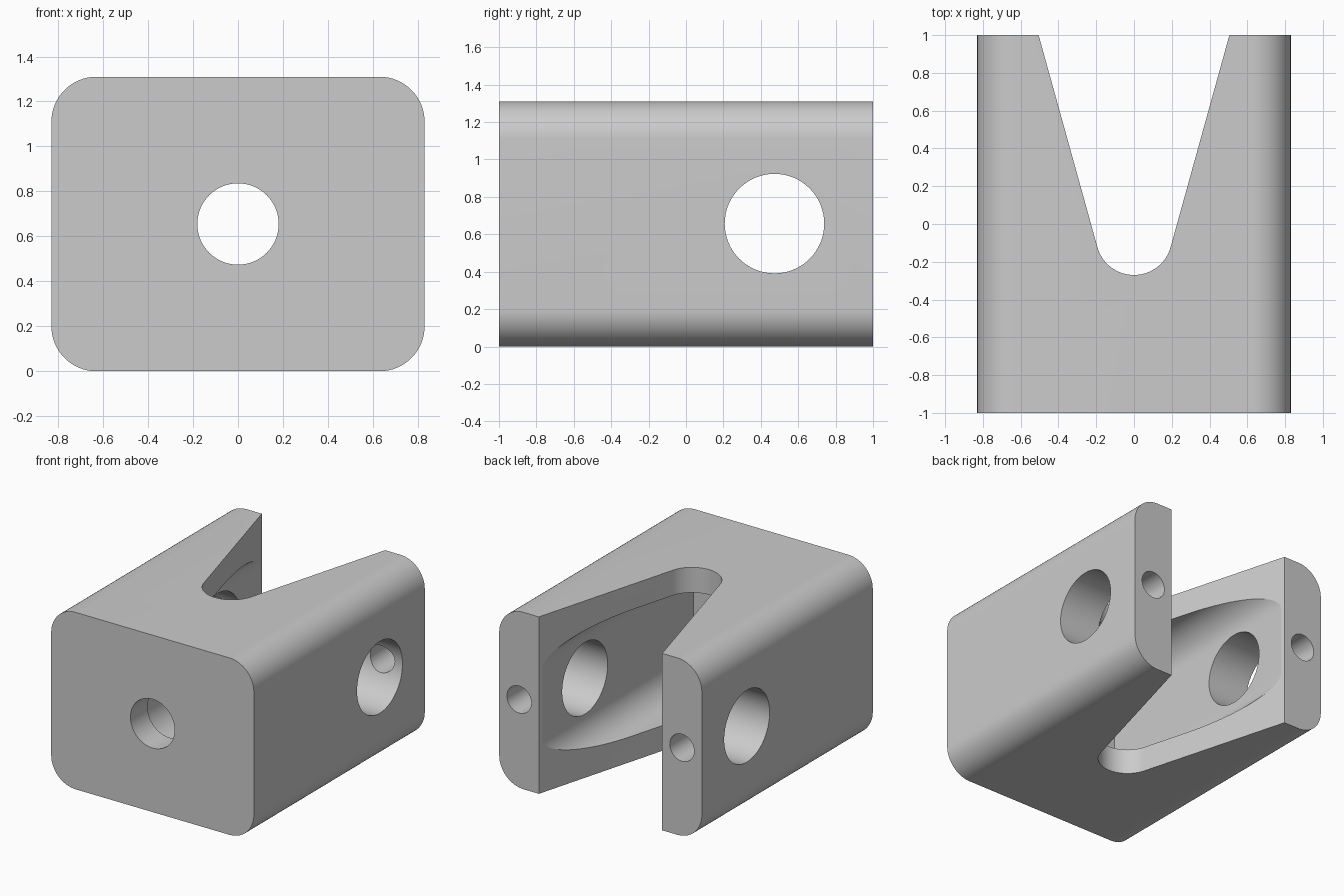
import bpy, bmesh, math
from mathutils import Vector

if "Cube" in bpy.data.objects:
    bpy.data.objects.remove(bpy.data.objects["Cube"])

MID = 0.655  # mid height of the block


def prism(name, profile, place, a, b):
    """Extrude a 2D profile from a to b; place(u, v, w) maps it into space."""
    bm = bmesh.new()
    lo = [bm.verts.new(place(u, v, a)) for u, v in profile]
    hi = [bm.verts.new(place(u, v, b)) for u, v in profile]
    n = len(profile)
    bm.faces.new(lo)
    bm.faces.new(hi)
    for i in range(n):
        j = (i + 1) % n
        bm.faces.new((lo[i], lo[j], hi[j], hi[i]))
    bmesh.ops.recalc_face_normals(bm, faces=bm.faces)
    mesh = bpy.data.meshes.new(name)
    bm.to_mesh(mesh)
    bm.free()
    ob = bpy.data.objects.new(name, mesh)
    bpy.context.collection.objects.link(ob)
    return ob


def arc(cx, cy, r, start, end, n):
    return [(cx + r * math.cos(math.radians(start + (end - start) * i / n)),
             cy + r * math.sin(math.radians(start + (end - start) * i / n)))
            for i in range(n + 1)]


def circle(cx, cy, r, n=64):
    return arc(cx, cy, r, 0, 360, n)[:-1]


def rounded_rect(hw, hh, r, n=16):
    pts = []
    for k, (sx, sy) in enumerate([(1, 1), (-1, 1), (-1, -1), (1, -1)]):
        pts += arc(sx * (hw - r), MID + sy * (hh - r), r, 90 * k, 90 * k + 90, n)
    return pts


def along_x(u, v, w):
    return Vector((w, u, v))


def along_y(u, v, w):
    return Vector((u, w, v))


def along_z(u, v, w):
    return Vector((u, v, w))


# Rounded block
block = prism("clevis_block", rounded_rect(0.83, 0.655, 0.2), along_y, -1, 1)

# V-shaped slot with a round root, open at the back
tilt = 15.5
slot_profile = arc(0, -0.069, 0.201, 180 + tilt, 360 - tilt, 32)
slope = math.tan(math.radians(tilt))
slot_profile += [(0.505 + 0.1 * slope, 1.1), (-0.505 - 0.1 * slope, 1.1)]

cutters = [
    # Inner pocket behind the front wall
    prism("pocket_cutter", rounded_rect(0.497, 0.468, 0.21), along_y, -0.8, 1.2),
    prism("slot_cutter", slot_profile, along_z, -0.2, 1.5),
    # Cross pin hole through both arms, and the front hole
    prism("pin_hole_cutter", circle(0.473, 0.657, 0.266), along_x, -1, 1),
    prism("front_hole_cutter", circle(0, 0.655, 0.181), along_y, -1.2, -0.6),
]
# Small holes from the arm ends into the pin hole
for side in (-1, 1):
    cutters.append(prism("end_hole_cutter", circle(side * 0.667, 0.655, 0.1, 48),
                         along_y, 0.5, 1.2))

for cutter in cutters:
    cutter.hide_render = True
    mod = block.modifiers.new(cutter.name, 'BOOLEAN')
    mod.operation = 'DIFFERENCE'
    mod.solver = 'EXACT'
    mod.object = cutter

# Bake the cuts and remove the cutters
bpy.context.view_layer.update()
graph = bpy.context.evaluated_depsgraph_get()
mesh = bpy.data.meshes.new_from_object(block.evaluated_get(graph))
block.modifiers.clear()
block.data = mesh
for cutter in cutters:
    bpy.data.objects.remove(cutter)

grey = bpy.data.materials.new("light grey")
grey.diffuse_color = (0.6, 0.6, 0.6, 1)
grey.use_nodes = True
grey.node_tree.nodes["Principled BSDF"].inputs["Base Color"].default_value = grey.diffuse_color
mesh.materials.clear()
mesh.materials.append(grey)

bpy.ops.object.select_all(action='DESELECT')
block.select_set(True)
bpy.context.view_layer.objects.active = block
bpy.ops.object.shade_smooth_by_angle(angle=math.radians(14))
